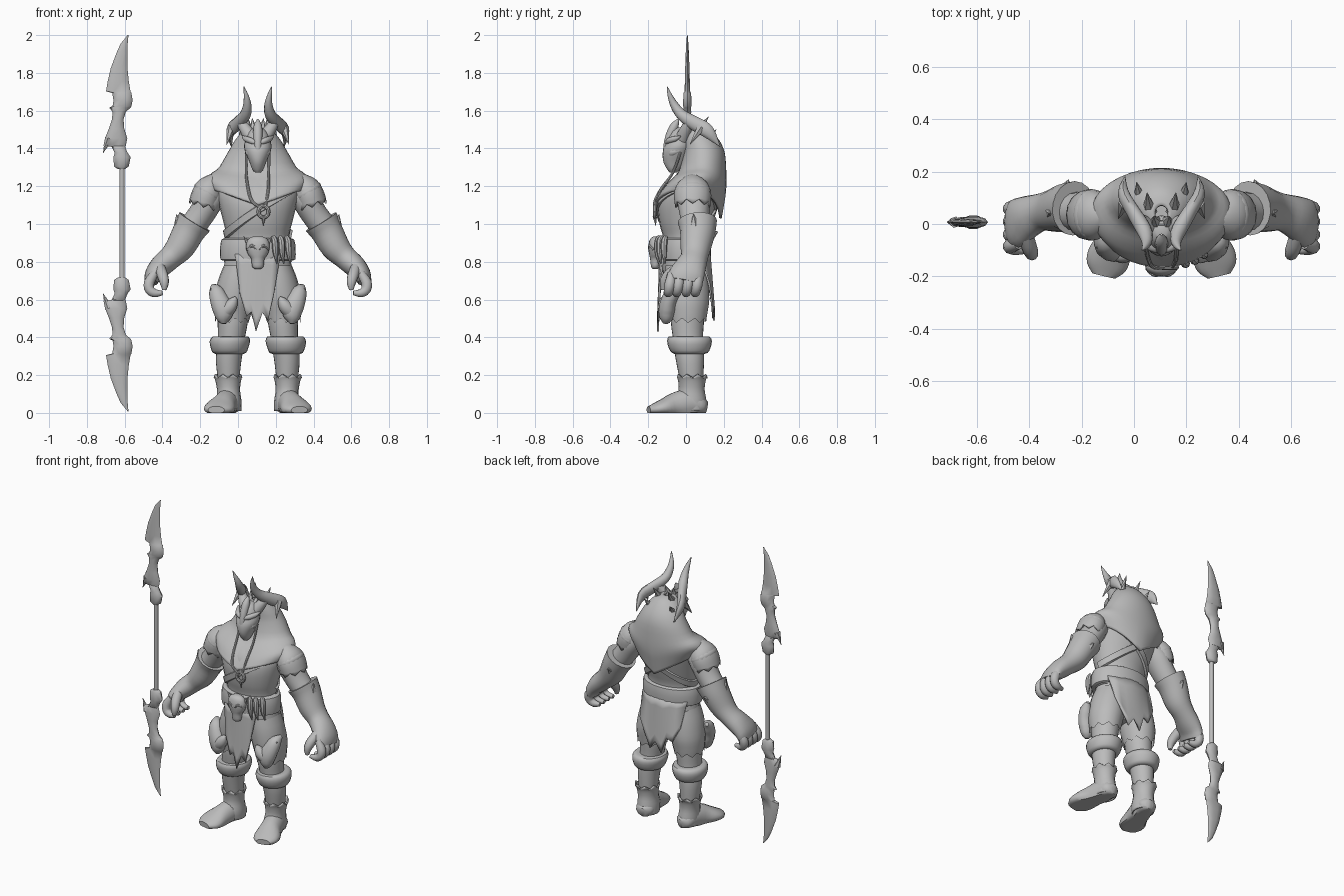
import bpy, bmesh, math
from mathutils import Vector

CX = 0.105  # the figure stands to one side of the polearm
grey = bpy.data.materials.new("stone grey")
grey.diffuse_color = (0.5, 0.5, 0.5, 1)


def spline(rows, steps):
    """Catmull-Rom through rows of numbers."""
    if steps < 2:
        return rows
    p = [rows[0]] + list(rows) + [rows[-1]]
    out = []
    for i in range(1, len(p) - 2):
        for k in range(steps):
            t = k / steps
            out.append([0.5 * (2 * b + (c - a) * t + (2 * a - 5 * b + 4 * c - d) * t * t
                               + (3 * b - a - 3 * c + d) * t ** 3)
                        for a, b, c, d in zip(*p[i - 1:i + 3])])
    return out + [rows[-1]]


def skin(name, rings, mirror=None, loc=(CX, 0, 0), caps=True, thick=0, zig=0, warp=None,
         loop=True, angle=40):
    """Join rings of points into a surface."""
    bm = bmesh.new()
    if zig:
        rings[-1] = [v + Vector((0, 0, zig * (i % 2 * 2 - 1))) for i, v in enumerate(rings[-1])]
    vs = [[bm.verts.new(warp(v) if warp else v) for v in r] for r in rings]
    n = len(vs[0])
    for a, b in zip(vs, vs[1:]):
        for i in range(n if loop else n - 1):
            j = (i + 1) % n
            bm.faces.new((a[i], a[j], b[j], b[i]))
    if caps:
        bm.faces.new(vs[0])
        bm.faces.new(vs[-1])
    bmesh.ops.recalc_face_normals(bm, faces=bm.faces)
    me = bpy.data.meshes.new(name)
    bm.to_mesh(me)
    bm.free()
    me.materials.append(grey)
    ob = bpy.data.objects.new(name, me)
    bpy.context.collection.objects.link(ob)
    ob.location = loc
    bpy.ops.object.select_all(action='DESELECT')
    ob.select_set(True)
    bpy.context.view_layer.objects.active = ob
    bpy.ops.object.shade_smooth_by_angle(angle=math.radians(angle))
    if thick:
        m = ob.modifiers.new("thickness", 'SOLIDIFY')
        m.thickness, m.offset = thick, 0
    if mirror:
        m = ob.modifiers.new("mirror", 'MIRROR')
        m.use_axis = [c in mirror for c in "xyz"]
        m.use_mirror_merge = False
    return ob


def loft(name, rows, n=24, steps=3, **kw):
    """Stacked level ellipses: z, centre x, half width, front y, back y."""
    rings = []
    for z, cx, hw, yf, yb in spline(rows, steps):
        rings.append([Vector((cx + hw * math.cos(a), (yf + yb) / 2 + (yb - yf) / 2 * math.sin(a), z))
                      for a in (2 * math.pi * i / n for i in range(n))])
    return skin(name, rings, **kw)


def tube(name, pts, n=12, steps=3, ref=(0, 1, 0), **kw):
    """Swept ellipse: x, y, z, radius toward ref, other radius."""
    pts = spline([p if len(p) == 5 else (*p, p[3]) for p in pts], steps)
    c = [Vector(p[:3]) for p in pts]
    rings = []
    for i, p in enumerate(pts):
        t = (c[min(i + 1, len(c) - 1)] - c[max(i - 1, 0)]).normalized()
        w = t.cross(Vector(ref)).normalized()
        u = w.cross(t)
        rings.append([c[i] + u * p[3] * math.cos(a) + w * p[4] * math.sin(a)
                      for a in (2 * math.pi * k / n for k in range(n))])
    return skin(name, rings, **kw)


def spike(name, a, b, r, **kw):
    tube(name, [(*a, r), (*b, 0.001)], n=6, steps=1, ref=(0.3, 0.9, 0.2), **kw)


# torso, with a helper giving its outline at any height
TORSO = [(0.80, 0, .18, -.12, .12), (0.92, 0, .163, -.12, .11), (1.0, 0, .18, -.14, .13),
         (1.1, 0, .205, -.15, .16), (1.18, 0, .22, -.125, .175), (1.25, 0, .19, -.06, .17),
         (1.33, 0, .11, -.01, .14)]
loft("torso", TORSO)


def on_torso(a, z, off):
    for p, q in zip(TORSO, TORSO[1:]):
        if p[0] <= z <= q[0]:
            t = (z - p[0]) / (q[0] - p[0])
            _, _, hw, yf, yb = [m + (k - m) * t for m, k in zip(p, q)]
            return Vector(((hw + off) * math.cos(a),
                           (yf + yb) / 2 + ((yb - yf) / 2 + off) * math.sin(a), z))


# crossing straps: one full loop, one across the back
for name, s, start, count in (("sash", 1, 0, 41), ("back_strap", -1, 0, 21)):
    rings = []
    for i in range(count):
        a = start + 2 * math.pi * i / 40
        z = 1.075 + s * 0.13 * math.cos(a)
        rings.append([on_torso(a, z + d, o) for d, o in
                      ((-.025, 0), (-.02, .012), (.02, .012), (.025, 0))])
    skin(name, rings, caps=False)

# mantle hangs to a straight-sided point at the back and at the front


def drape(v):
    w = min(1, max(0, (1.34 - v.z) / 0.16))
    side = max(0, 1 - abs(v.x) / 0.23)
    return v - Vector((0, 0, w * side * (0.15 if v.y > 0.02 else 0.08)))


loft("mantle", [(1.51, 0, .025, .01, .07), (1.495, 0, .065, -.01, .12), (1.44, 0, .115, -.005, .17),
                (1.38, 0, .15, -.005, .197), (1.30, 0, .2, -.03, .207),
                (1.255, 0, .25, -.085, .205), (1.22, 0, .262, -.125, .195), (1.18, 0, .235, -.16, .182)],
     n=36, caps=False, thick=.014, warp=drape)

# head with a long muzzle, brows and cheeks
loft("head", [(1.51, 0, .02, -.05, 0), (1.485, 0, .05, -.08, .03), (1.42, 0, .072, -.11, .03),
              (1.38, 0, .066, -.123, .02), (1.33, 0, .045, -.12, 0), (1.29, 0, .03, -.10, -.03),
              (1.272, 0, .014, -.085, -.05)])
tube("brow", [(.015, -.098, 1.43, .012), (.04, -.088, 1.442, .016), (.065, -.055, 1.452, .014),
              (.08, -.03, 1.465, .004)], ref=(0, 0, 1), mirror="x")
tube("cheek", [(.025, -.095, 1.36, .01), (.045, -.07, 1.38, .022), (.055, -.03, 1.39, .012)],
     ref=(0, 0, 1), mirror="x")
tube("muzzle_ridge", [(0, -.04, 1.555, .004), (0, -.06, 1.52, .022), (0, -.083, 1.47, .024),
                      (0, -.1, 1.41, .02), (0, -.11, 1.34, .012)], ref=(1, 0, 0))

# horns and crest spikes
tube("horn", [(.074, -.10, 1.728, .002), (.062, -.085, 1.68, .013), (.056, -.062, 1.63, .022),
              (.068, -.02, 1.575, .03), (.11, .05, 1.53, .038, .027), (.145, .115, 1.49, .036, .022),
              (.14, .18, 1.41, .002)], ref=(0, 0.3, 1), mirror="x")
tube("horn_root", [(.03, -.02, 1.45, .04), (.065, .0, 1.5, .032), (.09, .02, 1.54, .025)], mirror="x")
spike("horn_barb", (.14, .08, 1.51), (.165, .02, 1.42), .025, mirror="x")
for i, (a, b) in enumerate((((.045, .05, 1.47), (.055, .12, 1.57)), ((.08, .09, 1.42), (.095, .16, 1.50)),
                            ((.02, .0, 1.48), (.03, .03, 1.56)))):
    spike("crest_spike_%d" % i, a, b, .03, mirror="x")

# arms, shoulder guards and gauntlets
tube("upper_arm", [(.19, .04, 1.2, .06), (.25, .04, 1.13, .085, .072), (.30, .045, 1.05, .078, .07),
                   (.36, .05, .97, .07)], n=16, mirror="x")
tube("shoulder_guard", [(.20, .035, 1.24, .02), (.222, .035, 1.225, .055, .045), (.25, .035, 1.19, .086, .07),
                        (.272, .035, 1.15, .094, .075), (.288, .035, 1.10, .088, .075)],
     n=16, zig=.012, caps=False, thick=.01, mirror="x")
tube("shoulder_trim", [(.25, .035, 1.19, .088, .071), (.262, .035, 1.17, .098, .082),
                       (.274, .035, 1.15, .092, .074)], n=20, mirror="x")
tube("gauntlet", [(.335, .06, 1.012, .104, .096), (.365, .062, .962, .094, .086),
                  (.41, .052, .88, .082, .078), (.46, .045, .825, .072, .064),
                  (.51, .027, .78, .082, .06), (.55, .005, .735, .094, .048),
                  (.566, -.005, .695, .09, .036)], n=18, mirror="x")
spike("gauntlet_outer_point", (.41, .05, .94), (.43, .04, 1.052), .05, mirror="x")
spike("gauntlet_back_point", (.375, .085, .92), (.355, .17, .96), .065, mirror="x")
spike("gauntlet_inner_point", (.34, .03, .95), (.28, .02, .96), .04, mirror="x")
for i, y in enumerate((.068, .02, -.03, -.075)):
    tube("finger_%d" % i, [(.545, y, .74, .022), (.575, y - .008, .69, .029), (.572, y - .015, .652, .027),
                           (.545, y - .02, .634, .023), (.505, y - .025, .635, .012)],
         n=10, mirror="x")
tube("thumb", [(.52, -.04, .77, .03), (.505, -.09, .73, .03), (.495, -.115, .69, .025),
               (.495, -.12, .65, .012)], n=10, mirror="x")

# hips, trousers and legs
loft("hips", [(.60, 0, .04, -.05, .06), (.65, 0, .14, -.10, .10), (.72, 0, .185, -.12, .12),
              (.80, 0, .175, -.125, .12), (.86, 0, .165, -.12, .115)])
loft("trouser_leg", [(.78, .095, .085, -.11, .11), (.70, .108, .103, -.115, .12), (.6, .125, .105, -.11, .125),
                     (.53, .132, .097, -.095, .115), (.49, .135, .09, -.088, .108)],
     n=18, zig=.014, caps=False, mirror="x")
loft("leg", [(.56, .13, .085, -.08, .1), (.48, .133, .08, -.08, .095), (.40, .14, .072, -.07, .09),
             (.32, .15, .07, -.06, .095), (.26, .155, .066, -.05, .095), (.16, .155, .055, -.03, .09)],
     mirror="x")
loft("knee_cuff", [(.405, .143, .07, -.07, .09), (.403, .145, .096, -.092, .125), (.38, .148, .107, -.10, .137),
                   (.345, .15, .1, -.092, .13), (.318, .15, .088, -.075, .115),
                   (.312, .15, .068, -.055, .09)], steps=2, mirror="x")

# boots
loft("boot_shaft", [(.01, .15, .06, -.04, .105), (.06, .152, .062, -.05, .105), (.12, .155, .057, -.035, .095),
                    (.17, .157, .064, -.038, .10), (.195, .158, .073, -.046, .112)],
     n=16, zig=.01, caps=False, thick=.008, mirror="x")
tube("foot", [(.14, .11, .03, .02, .03), (.145, .085, .035, .055, .045), (.16, .02, .05, .062, .075),
              (.18, -.06, .035, .068, .072), (.20, -.12, .025, .082, .05),
              (.212, -.165, .018, .075, .034), (.22, -.198, .015, .045, .02)],
     n=18, ref=(1, 0, 0), warp=lambda v: Vector((v.x, v.y, max(v.z, 0))), mirror="x")

# belt, skull buckle and hanging teeth
loft("belt", [(.808, 0, .175, -.125, .115), (.812, 0, .198, -.145, .128), (.87, 0, .2, -.148, .132),
              (.918, 0, .192, -.142, .128), (.925, 0, .165, -.12, .11)], n=32, steps=2)
loft("buckle_skull", [(.935, 0, .02, -.17, -.14), (.92, 0, .05, -.19, -.13), (.88, 0, .063, -.2, -.12),
                      (.84, 0, .052, -.195, -.12), (.815, 0, .035, -.19, -.13),
                      (.775, 0, .03, -.185, -.14), (.762, 0, .015, -.175, -.15)], n=16)
tube("buckle_socket_rim", [(.005, -.194, .865, .006), (.03, -.192, .885, .009), (.055, -.17, .865, .008)],
     n=8, ref=(0, 0, 1), mirror="x")
spike("buckle_horn", (.045, -.15, .89), (.075, -.155, .935), .016, mirror="x")
for i, (x, y) in enumerate(((.09, -.14), (.125, -.128), (.16, -.105))):
    tube("belt_tooth_%d" % i, [(x - .01, y, .935, .01), (x, y - .01, .91, .017), (x + .004, y - .012, .85, .015),
                               (x + .012, y - .005, .79, .003)], n=8)


# hanging cloths: columns of top x, bottom x, bottom height
def cloth(name, cols, y_top, y_bottom, curve):
    rings = []
    for k in range(7):
        t = k / 6
        row = []
        for a, b, z in cols:
            x = a + (b - a) * t
            y = y_top + (y_bottom - y_top) * t - curve * x * x * (1 - .5 * t)
            row.append(Vector((x, y, .84 + (z - .84) * t)))
        rings.append(row)
    skin(name, rings, caps=False, loop=False, thick=.01)


cloth("front_cloth", [(-.12, -.095, .63), (-.09, -.06, .51), (-.05, -.035, .535), (-.01, -.01, .43),
                      (.04, .025, .53), (.08, .055, .49), (.12, .085, .63)], -.138, -.148, -1.4)
cloth("back_cloth", [(-.165, -.15, .68), (-.11, -.10, .58), (-.07, -.06, .60), (-.02, -.025, .49),
                     (.03, .02, .56), (.07, .06, .50), (.11, .10, .58), (.165, .15, .68)], .127, .148, 2.1)

# bone thigh guards
tube("thigh_guard", [(.238, -.03, .672, .012), (.222, -.065, .645, .038), (.203, -.09, .595, .05, .042),
                     (.183, -.10, .545, .055, .045), (.182, -.105, .50, .04, .035), (.18, -.11, .472, .012)],
     ref=(1, 0, 0), mirror="x")
tube("thigh_guard_lobe", [(.18, -.10, .53, .04), (.145, -.115, .565, .036), (.125, -.12, .60, .02),
                          (.12, -.12, .615, .004)], mirror="x")
spike("thigh_guard_outer_point", (.21, -.085, .6), (.25, -.09, .66), .035, mirror="x")

# neck cords and ring pendant
tube("left_cord", [(-.06, -.03, 1.38, .007), (-.062, -.07, 1.27, .007), (-.05, -.135, 1.18, .008),
                   (-.03, -.165, 1.12, .008), (.02, -.165, 1.08, .007)], n=8)
tube("right_cord", [(.06, -.03, 1.38, .007), (.058, -.07, 1.27, .007), (.055, -.135, 1.18, .008),
                    (.04, -.165, 1.09, .007)], n=8)
tube("pendant_ring", [(.03 + .027 * math.cos(a), -.165, 1.065 + .03 * math.sin(a), .01)
                      for a in (math.pi * i / 8 for i in range(17))], n=8, steps=1)
spike("pendant_point", (.03, -.165, 1.04), (.03, -.16, .99), .012)

# double-ended polearm: height, left x, right x, half thickness
POLE = (-.614, .007, 1.004)
tube("pole", [(0, 0, -.3, .014), (0, 0, .3, .014)], steps=1, loc=POLE)
BLADE = [(.286, -.02, .015, .018), (.30, -.042, .035, .026), (.35, -.046, .046, .027),
         (.372, -.038, .03, .024), (.405, -.055, .016, .018), (.41, -.098, .02, .014), (.45, -.09, .028, .02),
         (.50, -.07, .012, .02), (.55, -.053, .008, .02), (.59, -.05, .02, .022), (.612, -.068, .046, .02),
         (.62, -.05, .05, .023), (.65, -.045, .056, .023), (.69, -.052, .05, .021), (.698, -.085, .045, .015),
         (.75, -.076, .036, .014), (.82, -.06, .029, .012), (.90, -.03, .028, .009),
         (.95, -.008, .03, .006), (.996, .03, .034, .002)]
loft("pole_blade", [(z, (l + r) / 2, (r - l) / 2, -t, t) for z, l, r, t in BLADE],
     n=10, steps=1, mirror="z", loc=POLE)
# hooked barb below each blade
spike("pole_barb", (-.07, 0, .45), (-.1, 0, .372), .022, mirror="z", loc=POLE)
